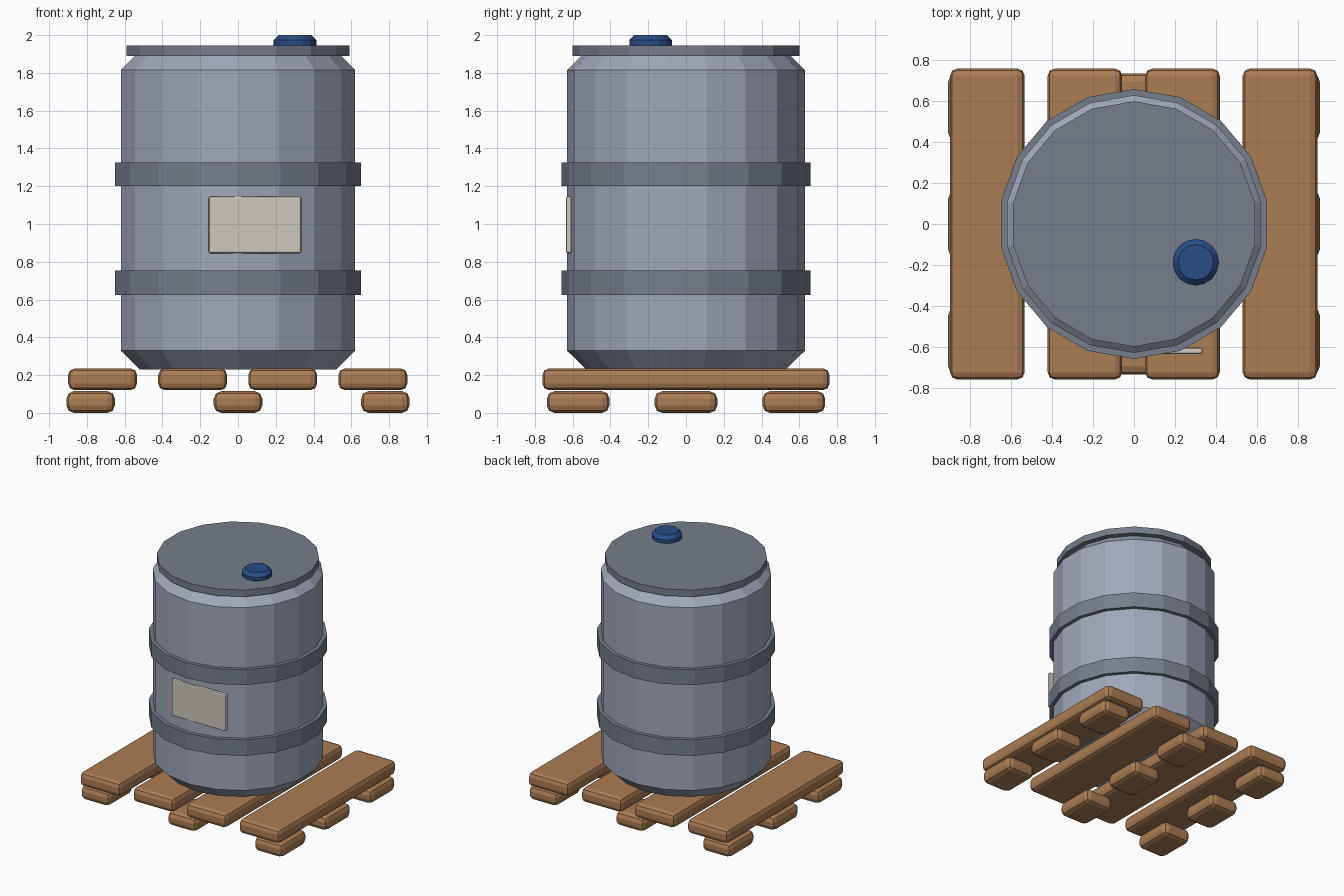
import bpy
import math

cube = bpy.data.objects.get("Cube")
if cube:
    bpy.data.objects.remove(cube, do_unlink=True)


def material(name, rgb):
    mat = bpy.data.materials.new(name)
    mat.use_nodes = True
    color = (*rgb, 1.0)
    mat.diffuse_color = color
    mat.node_tree.nodes["Principled BSDF"].inputs["Base Color"].default_value = color
    return mat


steel = material("pale steel", (0.35, 0.39, 0.48))
dark_steel = material("dark steel", (0.18, 0.21, 0.26))
wood = material("pallet wood", (0.41, 0.205, 0.09))
paper = material("label cream", (0.61, 0.58, 0.51))
blue = material("cap blue", (0.022, 0.072, 0.235))


def finish(obj, name, mat, bevel, segments):
    obj.name = name
    obj.data.materials.append(mat)
    if bevel:
        mod = obj.modifiers.new("Edge bevel", "BEVEL")
        mod.width = bevel
        mod.segments = segments
        mod.limit_method = "ANGLE"
        mod.angle_limit = math.radians(40)
    return obj


def box(name, mat, center, size, bevel, segments=2):
    bpy.ops.mesh.primitive_cube_add(size=1, location=center)
    obj = bpy.context.object
    obj.scale = size
    bpy.ops.object.transform_apply(location=False, rotation=False, scale=True)
    return finish(obj, name, mat, bevel, segments)


def cylinder(name, mat, radius, bottom, top, x=0, y=0, sides=18, bevel=0, segments=1):
    bpy.ops.mesh.primitive_cylinder_add(
        vertices=sides, radius=radius, depth=top - bottom,
        location=(x, y, (bottom + top) / 2))
    return finish(bpy.context.object, name, mat, bevel, segments)


# Pallet: four boards on a grid of nine feet
for i in range(4):
    box(f"pallet_board_{i + 1}", wood, (-0.717 + i * 0.477, 0, 0.178),
        (0.365, 1.52, 0.115), 0.035)
for i in (-1, 0, 1):
    for j in (-1, 0, 1):
        box(f"pallet_foot_{i + 2}_{j + 2}", wood, (i * 0.78, j * 0.571, 0.0575),
            (0.257, 0.332, 0.115), 0.04)

# Drum with chamfered ends, two hoops and a lid
cylinder("drum_body", steel, 0.63, 0.23, 1.915, bevel=0.1)
cylinder("lower_hoop", dark_steel, 0.66, 0.625, 0.755)
cylinder("upper_hoop", dark_steel, 0.66, 1.2, 1.325)
cylinder("drum_lid", dark_steel, 0.6, 1.89, 1.945)

# Filler cap and paper label
cylinder("filler_cap", blue, 0.113, 1.92, 2.0, 0.302, -0.187, sides=16, bevel=0.026)
box("front_label", paper, (0.09, -0.62, 0.995), (0.49, 0.03, 0.3), 0.01)
